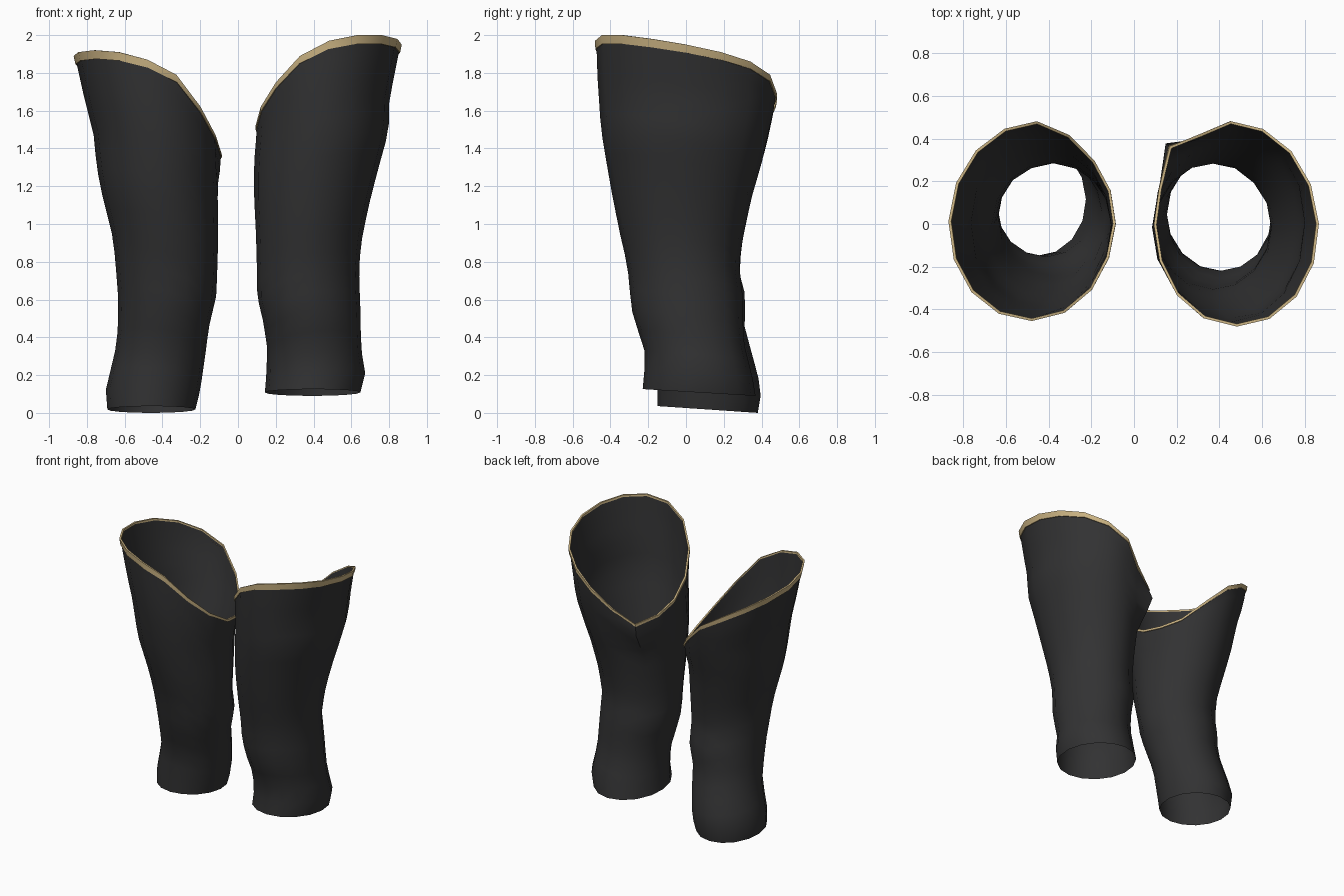
import bpy, bmesh, math

if "Cube" in bpy.data.objects:
    bpy.data.objects.remove(bpy.data.objects["Cube"])

SIDES = 16
ROWS = 18


def material(name, rgb):
    m = bpy.data.materials.new(name)
    m.diffuse_color = (*rgb, 1)
    m.use_nodes = True
    m.node_tree.nodes["Principled BSDF"].inputs["Base Color"].default_value = m.diffuse_color
    return m


FABRIC = material("charcoal fabric", (0.032, 0.032, 0.033))
TRIM = material("gold trim", (0.58, 0.44, 0.22))

# Cross-sections: height, inner edge, outer edge, front y, back y
RIGHT = [(0.08, .14, .64, -.235, .37), (0.20, .15, .675, -.22, .35),
         (0.35, .155, .65, -.22, .31), (0.50, .13, .65, -.28, .30),
         (0.62, .10, .645, -.295, .30), (0.78, .10, .64, -.31, .28),
         (0.95, .095, .66, -.35, .305), (1.15, .085, .705, -.39, .35),
         (1.32, .085, .75, -.42, .40), (1.50, .10, .80, -.45, .44),
         (1.65, .10, .80, -.46, .475), (1.80, .10, .83, -.47, .475),
         (2.00, .10, .87, -.475, .475)]
LEFT = [(0.00, .23, .69, -.15, .38), (0.12, .20, .70, -.15, .40),
        (0.33, .17, .65, -.15, .345), (0.45, .155, .635, -.19, .31),
        (0.62, .115, .635, -.24, .315), (0.75, .11, .645, -.26, .28),
        (0.92, .105, .66, -.31, .30), (1.20, .108, .73, -.38, .36),
        (1.32, .09, .75, -.40, .40), (1.48, .10, .765, -.425, .44),
        (1.65, .10, .81, -.44, .475), (1.92, .10, .87, -.45, .475)]

# Rim heights around the leg: outer side, back, inner side, front
RIGHT_RIM = [1.95, 1.91, 1.86, 1.79, 1.69, 1.55, 1.45, 1.46,
             1.52, 1.62, 1.75, 1.89, 1.97, 2.00, 2.00, 1.98]
LEFT_RIM = [1.89, 1.86, 1.81, 1.74, 1.65, 1.50, 1.37, 1.34,
            1.37, 1.47, 1.62, 1.79, 1.87, 1.91, 1.92, 1.91]


def section(profile, z):
    """Interpolate the cross-section at a height."""
    if z <= profile[0][0]:
        return profile[0][1:]
    for a, b in zip(profile, profile[1:]):
        if z <= b[0]:
            t = (z - a[0]) / (b[0] - a[0])
            return [p + (q - p) * t for p, q in zip(a[1:], b[1:])]
    return profile[-1][1:]


def wall_point(profile, side, i, z, grow=0.0):
    """Point on the sleeve wall for column i at height z."""
    inner, outer, front, back = section(profile, z)
    a = 2 * math.pi * i / SIDES
    x = (inner + outer) / 2 + ((outer - inner) / 2 + grow) * math.cos(a)
    y = (front + back) / 2 + ((back - front) / 2 + grow) * math.sin(a)
    # Loose fold behind the right knee
    if side > 0 and i == 6:
        k = max(0, 1 - abs(z - 1.37) / 0.22)
        x -= 0.04 * k
        y += 0.09 * k
    return (side * x, y, z)


def loft(name, rings, mat, side):
    bm = bmesh.new()
    rows = [[bm.verts.new(p) for p in ring] for ring in rings]
    for lo, hi in zip(rows, rows[1:]):
        for i in range(SIDES):
            j = (i + 1) % SIDES
            f = bm.faces.new((lo[i], lo[j], hi[j], hi[i]))
            f.smooth = True
            if side < 0:
                f.normal_flip()
    me = bpy.data.meshes.new(name)
    bm.to_mesh(me)
    bm.free()
    me.materials.append(mat)
    ob = bpy.data.objects.new(name, me)
    bpy.context.collection.objects.link(ob)
    bpy.context.view_layer.objects.active = ob
    ob.select_set(True)
    bpy.ops.object.shade_smooth_by_angle(angle=math.radians(45))
    ob.select_set(False)


def leg(name, side, profile, rim, hem):
    # Open fabric tube from the hem to the slanted rim
    rings = []
    for r in range(ROWS + 1):
        t = r / ROWS
        ring = []
        for i in range(SIDES):
            bottom = hem - 0.018 * math.sin(2 * math.pi * i / SIDES)
            z = bottom + (rim[i] - 0.004 - bottom) * t
            ring.append(wall_point(profile, side, i, z))
        rings.append(ring)
    loft(name + "_sleeve", rings, FABRIC, side)

    # Gold band following the rim, narrower on the low inner side
    low, high = min(rim), max(rim)
    band = []
    for grow, drop in ((0.001, 1), (0.007, 1), (0.007, 0), (-0.006, 0), (-0.006, 0.3)):
        ring = []
        for i, z in enumerate(rim):
            width = 0.016 + 0.03 * (z - low) / (high - low)
            x, y, _ = wall_point(profile, side, i, z - width * drop, grow)
            ring.append((x, y, z - width * drop))
        band.append(ring)
    loft(name + "_rim_band", band, TRIM, side)


leg("right", 1, RIGHT, RIGHT_RIM, 0.108)
leg("left", -1, LEFT, LEFT_RIM, 0.018)
